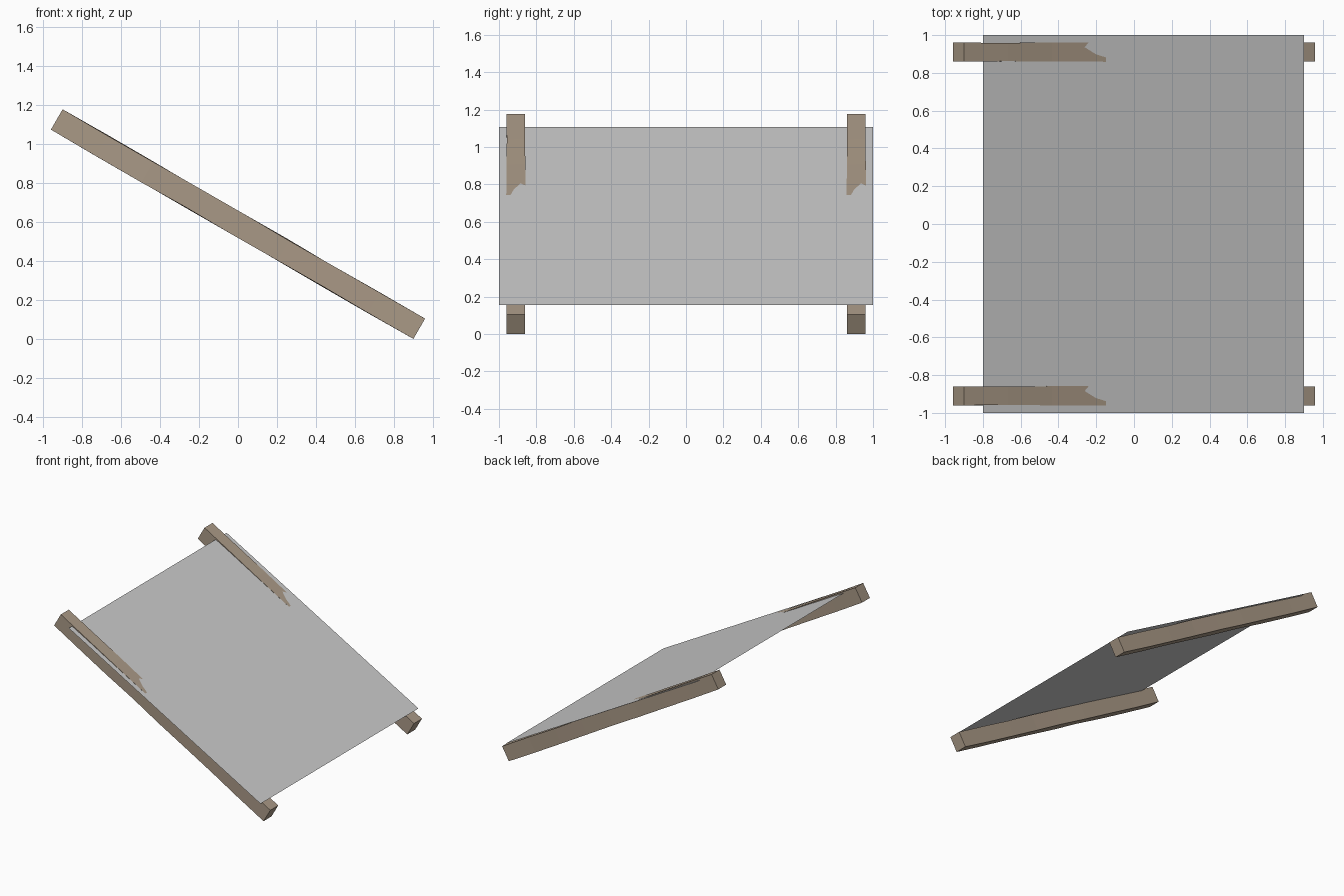
import bpy, bmesh, math, random
from mathutils import Vector, Matrix

if "Cube" in bpy.data.objects:
    bpy.data.objects.remove(bpy.data.objects["Cube"])

wood = bpy.data.materials.new("wood")
wood.diffuse_color = (0.40, 0.32, 0.24, 1)
wood.use_nodes = True
wood.node_tree.nodes["Principled BSDF"].inputs["Base Color"].default_value = wood.diffuse_color

LENGTH, WIDTH, THICK = 2.145, 0.10, 0.12
TILT = Matrix.Rotation(math.radians(30), 4, 'Y')


def add_object(name, mesh):
    obj = bpy.data.objects.new(name, mesh)
    bpy.context.collection.objects.link(obj)
    return obj


# Sloping beam: a long box with slightly uneven hewn edges
random.seed(4)
bm = bmesh.new()
bmesh.ops.create_cube(bm, size=1, matrix=Matrix.Diagonal((LENGTH, WIDTH, THICK, 1)))
long_edges = [e for e in bm.edges
              if abs(e.verts[0].co.x - e.verts[1].co.x) > 1]
bmesh.ops.subdivide_edges(bm, edges=long_edges, cuts=7, use_grid_fill=True)
for v in bm.verts:
    if abs(v.co.x) < LENGTH / 2 - 0.01:
        v.co.y += random.uniform(-0.002, 0.002)
        v.co.z += random.uniform(-0.003, 0.002)
bm.transform(TILT)
beam_mesh = bpy.data.meshes.new("beam")
bm.to_mesh(beam_mesh)
bm.free()
beam_mesh.materials.append(wood)

# The same beam supports both ends of the sheet
for name, y in (("front_beam", -0.91), ("back_beam", 0.91)):
    add_object(name, beam_mesh).location = (0, y, 0.588)

# Thin sheet, slightly shallower than the beams so that it cuts their tops
bm = bmesh.new()
corners = [(-0.80, -1, 1.108), (0.90, -1, 0.155), (0.90, 1, 0.155), (-0.80, 1, 1.108)]
bm.faces.new([bm.verts.new(c) for c in corners])
sheet_mesh = bpy.data.meshes.new("sheet")
bm.to_mesh(sheet_mesh)
bm.free()
add_object("sheet", sheet_mesh)
